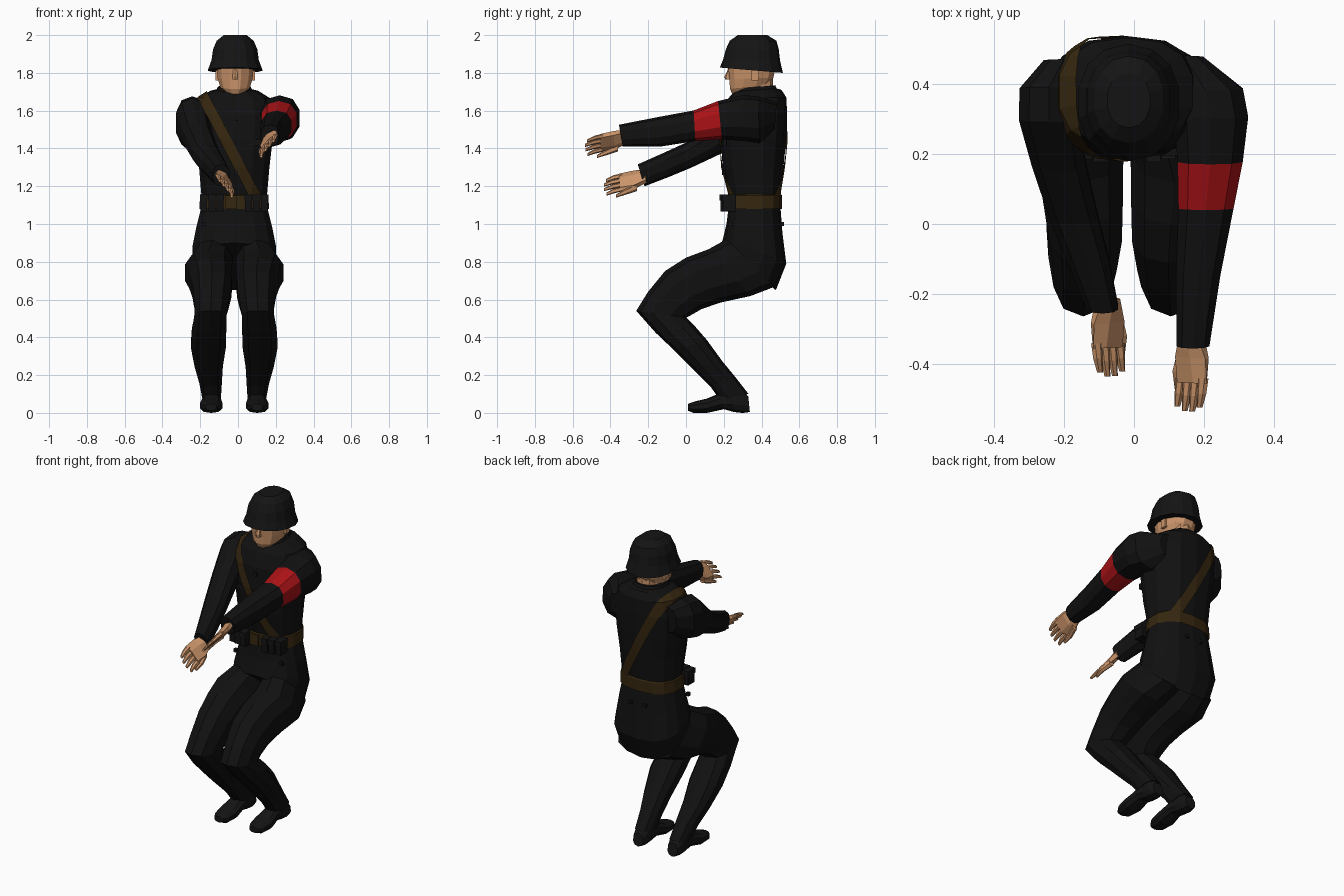
import bpy, bmesh, math
from mathutils import Vector

def mat(name, r, g, b):
    m = bpy.data.materials.new(name)
    m.diffuse_color = (r, g, b, 1)
    return m

CLOTH = mat("black cloth", 0.0055, 0.0055, 0.006)
METAL = mat("helmet black", 0.007, 0.007, 0.0075)
SKIN = mat("skin", 0.6, 0.3, 0.145)
RED = mat("red cloth", 0.4, 0.006, 0.008)
BROWN = mat("brown leather", 0.036, 0.02, 0.005)
CX = -0.02  # body middle line

def finish(bm, name, *mats):
    me = bpy.data.meshes.new(name)
    bm.to_mesh(me)
    bm.free()
    ob = bpy.data.objects.new(name, me)
    bpy.context.collection.objects.link(ob)
    for m in mats:
        me.materials.append(m)
    return ob

def loft(name, rings, m, n=10, p=0.85, red=None):
    """Ring = side-view end points y0,z0,y1,z1, centre x, half width, optional x skew."""
    bm = bmesh.new()
    loops = []
    for y0, z0, y1, z1, cx, hw, *s in rings:
        c = Vector((cx, (y0 + y1) / 2, (z0 + z1) / 2))
        v = Vector((s[0] if s else 0, y1 - y0, z1 - z0)) / 2
        lp = []
        for i in range(n):
            a = 2 * math.pi * (i + 0.5) / n
            co, si = math.cos(a), math.sin(a)
            ca = math.copysign(abs(co) ** p, co)
            sa = math.copysign(abs(si) ** p, si) / math.sin(math.pi * 0.5 * (1 - 1 / n)) ** p
            lp.append(bm.verts.new(c + Vector((hw * ca, 0, 0)) + v * sa))
        loops.append(lp)
    for k in range(len(loops) - 1):
        for i in range(n):
            j = (i + 1) % n
            f = bm.faces.new((loops[k][i], loops[k][j], loops[k + 1][j], loops[k + 1][i]))
            f.material_index = 1 if k == red else 0
    bm.faces.new(loops[0])
    bm.faces.new(loops[-1])
    bmesh.ops.recalc_face_normals(bm, faces=bm.faces)
    return finish(bm, name, *([m] if red is None else [m, RED]))

def box(name, c, size, m):
    bm = bmesh.new()
    bmesh.ops.create_cube(bm, size=1)
    for v in bm.verts:
        v.co = Vector(c) + Vector(v.co[i] * size[i] for i in range(3))
    return finish(bm, name, m)

def band(name, src, planes, m, grow):
    """Strip cut out of a surface and lifted slightly off it."""
    bm = bmesh.new()
    bm.from_mesh(src.data)
    for co, no in planes:
        bmesh.ops.bisect_plane(bm, geom=bm.verts[:] + bm.edges[:] + bm.faces[:],
                               plane_co=co, plane_no=no, clear_outer=True)
    bm.normal_update()
    for v, nrm in [(v, v.normal.copy()) for v in bm.verts]:
        v.co += nrm * grow
    for f in bm.faces:
        f.material_index = 0
    return finish(bm, name, m)

# tunic with slanted skirt
tunic = loft("tunic", [
    (.19, .90, .475, .65, CX, .215), (.2, .935, .53, .79, CX, .225),
    (.215, 1.0, .51, .95, CX, .205), (.225, 1.08, .5, 1.08, CX, .18),
    (.225, 1.15, .5, 1.15, CX, .177), (.195, 1.3, .515, 1.3, CX, .19),
    (.185, 1.45, .53, 1.45, CX, .208), (.195, 1.58, .535, 1.58, CX, .215),
    (.225, 1.665, .53, 1.67, CX, .19), (.25, 1.695, .505, 1.71, CX, .13),
    (.27, 1.705, .47, 1.72, CX, .09)], CLOTH, 14, 0.8)
loft("collar", [(.235, 1.665, .49, 1.70, CX, .11), (.265, 1.715, .475, 1.735, CX, .088)], CLOTH, 12)

# belt and shoulder strap
band("belt", tunic, [((0, 0, 1.15), (0, 0, 1)), ((0, 0, 1.08), (0, 0, -1))], BROWN, 0.008)
d = Vector((.888, 0, .46))
p0 = Vector((-.175, .35, 1.66))
band("shoulder_strap", tunic, [(p0 + d * .029, d), (p0 - d * .029, -d),
                               ((0, 0, 1.1), (0, 0, -1))], BROWN, 0.008)

# pouches, buckle, buttons
for s in (-1, 1):
    for k in range(3):
        x = .075 + k * .043
        box("pouch", (CX + s * x, .215 + k * .008, 1.11), (.036, .066, .085), CLOTH)
        box("pouch_flap", (CX + s * x, .213 + k * .008, 1.14), (.04, .072, .03), METAL)
    box("skirt_button", (CX + s * .16, .235, 1.0), (.02, .02, .02), METAL)
    box("back_button", (CX + s * .05, .508, 1.0), (.02, .02, .02), METAL)
    # lapels and chest pockets
    box("pocket_flap", (CX + s * .1, .205, 1.43), (.09, .02, .035), CLOTH)
box("buckle", (CX - .015, .215, 1.115), (.06, .016, .07), BROWN)
for z, y in ((1.27, .197), (1.4, .188), (1.54, .19)):
    box("front_button", (CX + .01, y, z), (.022, .012, .022), METAL)

# legs and boots
LEG = [(.22, .92, .47, .67, .11, .105), (.12, .865, .34, .62, .135, .13),
       (0, .82, .18, .585, .125, .118), (-.11, .75, .08, .55, .118, .108),
       (-.2, .64, .02, .515, .12, .095), (-.262, .54, .0, .505, .125, .088),
       (-.16, .425, .045, .46, .133, .095), (-.06, .33, .11, .385, .137, .097),
       (.04, .23, .19, .275, .135, .078), (.13, .14, .26, .19, .125, .062),
       (.18, .07, .33, .10, .12, .052)]
FOOT = [(.338, .005, .33, .085, .12, .035), (.3, 0, .29, .13, .12, .047),
        (.255, .005, .23, .13, .12, .048), (.2, .02, .17, .1, .12, .052),
        (.11, 0, .11, .075, .122, .062), (.04, 0, .045, .06, .122, .052),
        (.01, .012, .012, .048, .122, .03)]
for side, s in (("left", 1), ("right", -1)):
    for part, rings, m in (("leg", LEG, CLOTH), ("boot_foot", FOOT, METAL)):
        loft(side + "_" + part, [(a, b, c, e, CX + s * x, w) for a, b, c, e, x, w in rings], m)

# sleeves; the left one carries the plain red band
loft("left_sleeve", [
    (.48, 1.64, .47, 1.5, .14, .06), (.38, 1.675, .39, 1.43, .205, .11),
    (.30, 1.68, .31, 1.44, .22, .11), (.17, 1.65, .19, 1.45, .217, .097),
    (.04, 1.60, .05, 1.44, .205, .082), (-.15, 1.565, -.14, 1.41, .183, .066),
    (-.355, 1.525, -.335, 1.41, .168, .049)], CLOTH, red=3)
loft("right_sleeve", [
    (.47, 1.64, .46, 1.48, -.2, .06), (.39, 1.675, .38, 1.42, -.242, .088),
    (.29, 1.665, .31, 1.40, -.242, .09), (.15, 1.54, .2, 1.38, -.215, .08),
    (0, 1.43, .03, 1.30, -.17, .072), (-.12, 1.375, -.09, 1.25, -.13, .062),
    (-.255, 1.315, -.22, 1.2, -.09, .047)], CLOTH)

# hands
def hand(side, s, x0, dy, dz):
    def part(name, rings):
        loft(side + "_" + name, [(a + dy, b + dz, c + dy, e + dz, x0 + s * x, w, s * k)
                                 for a, b, c, e, x, w, k in rings], SKIN, 6)
    part("palm", [(-.31, 1.43, -.32, 1.50, 0, .03, .03), (-.375, 1.395, -.385, 1.49, 0, .03, .075),
                  (-.45, 1.385, -.455, 1.475, 0, .022, .08)])
    for i in range(4):
        t = (i - 1.5) / 4
        x, z, l = t * .085, 1.43 + t * .095, .095 - .012 * abs(i - 1.6)
        part("finger", [(-.44, z - .012, -.44, z + .012, x, .015, .008),
                        (-.445 - l * .5, z - .022, -.445 - l * .5, z + .002, x - .004, .013, .006),
                        (-.445 - l, z - .034, -.445 - l, z - .018, x - .01, .008, .004)])
    part("thumb", [(-.36, 1.385, -.36, 1.425, -.025, .018, 0), (-.42, 1.365, -.42, 1.395, -.042, .015, 0),
                   (-.47, 1.35, -.47, 1.366, -.042, .008, 0)])

hand("left", 1, .165, 0, 0)
hand("right", -1, -.075, .1, -.21)

# head
HX = -.015
loft("neck", [(.29, 1.66, .46, 1.68, HX, .07), (.29, 1.78, .46, 1.78, HX, .07)], SKIN)
loft("head", [(.245, 1.685, .38, 1.705, HX, .05), (.23, 1.715, .44, 1.735, HX, .08),
              (.228, 1.765, .465, 1.775, HX, .095), (.222, 1.82, .475, 1.82, HX, .1),
              (.225, 1.87, .47, 1.87, HX, .1)], SKIN, 12)
loft("nose", [(.208, 1.765, .24, 1.765, HX, .017), (.204, 1.78, .24, 1.78, HX, .016),
              (.225, 1.825, .245, 1.825, HX, .01)], SKIN, 6)
for s in (-1, 1):
    box("ear", (HX + s * .097, .365, 1.79), (.016, .035, .06), SKIN)

# helmet
loft("helmet", [(.18, 1.828, .512, 1.80, HX, .147), (.197, 1.87, .497, 1.865, HX, .128),
                (.212, 1.925, .49, 1.925, HX, .12), (.232, 1.97, .478, 1.97, HX, .1),
                (.275, 2.0, .43, 2.0, HX, .062)], METAL, 14, 0.92)
